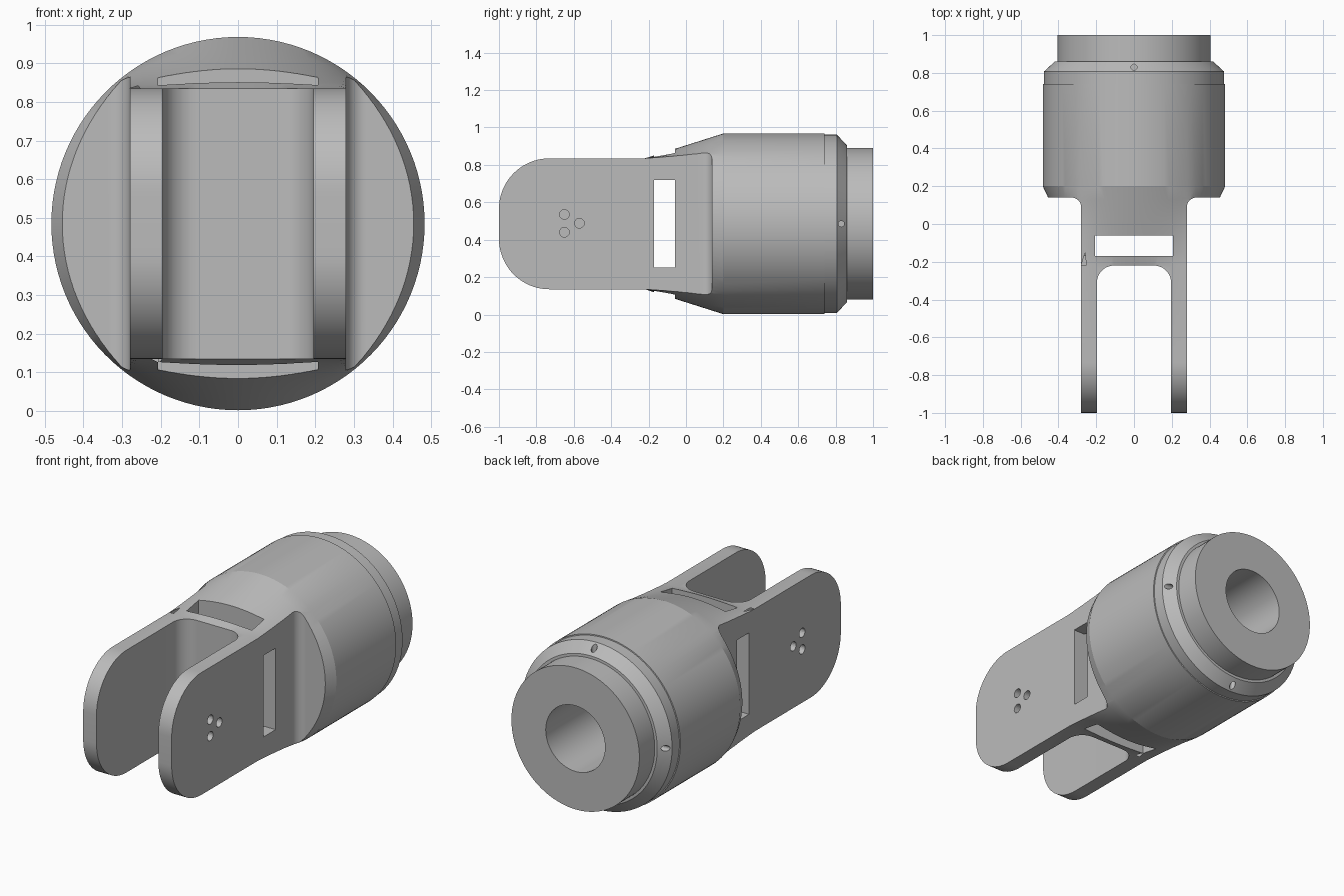
import bpy, bmesh, math
from mathutils import Matrix, Vector

if "Cube" in bpy.data.objects:
    bpy.data.objects.remove(bpy.data.objects["Cube"])

MID = 0.485          # height of the long axis
R = 0.483            # barrel radius
HW, HH = 0.285, 0.35  # half size of the rectangular fork end

steel = bpy.data.materials.new("grey_steel")
steel.use_nodes = True
steel.diffuse_color = (0.5, 0.5, 0.5, 1)
steel.node_tree.nodes["Principled BSDF"].inputs["Base Color"].default_value = (0.5, 0.5, 0.5, 1)


def finish(name, bm):
    bmesh.ops.recalc_face_normals(bm, faces=bm.faces)
    mesh = bpy.data.meshes.new(name)
    bm.to_mesh(mesh)
    bm.free()
    mesh.materials.append(steel)
    obj = bpy.data.objects.new(name, mesh)
    bpy.context.collection.objects.link(obj)
    return obj


def skin(name, rings):
    """Closed skin through rings of points."""
    bm = bmesh.new()
    loops = [[bm.verts.new(p) for p in ring] for ring in rings]
    n = len(loops[0])
    for a, b in zip(loops, loops[1:]):
        for i in range(n):
            j = (i + 1) % n
            bm.faces.new((a[i], a[j], b[j], b[i]))
    bm.faces.new(loops[0])
    bm.faces.new(loops[-1])
    return finish(name, bm)


def prism(name, points, along):
    """Extrude a flat outline right through, along x or z."""
    if along == "z":
        rings = [[(x, y, z) for x, y in points] for z in (-1, 2)]
    else:
        rings = [[(x, y, z) for y, z in points] for x in (-1, 1)]
    return skin(name, rings)


def arc(cx, cy, r, start, end, n=14):
    angles = [math.radians(start + (end - start) * i / n) for i in range(n + 1)]
    return [(cx + r * math.cos(a), cy + r * math.sin(a)) for a in angles]


def pin(name, centre, direction, r, depth):
    bm = bmesh.new()
    turn = Vector(direction).to_track_quat("Z", "Y").to_matrix().to_4x4()
    bmesh.ops.create_cone(bm, cap_ends=True, segments=20, radius1=r, radius2=r,
                          depth=depth, matrix=Matrix.Translation(centre) @ turn)
    return finish(name, bm)


def block(name, x, y, z):
    return prism_box(name, x, y, z)


def prism_box(name, half_x, ys, half_z):
    return skin(name, [[(sx * half_x, y, MID + sz * half_z)
                        for sx, sz in ((-1, -1), (1, -1), (1, 1), (-1, 1))] for y in ys])


# Ring angles with a vertex exactly on each corner of the fork rectangle
corner = math.atan2(HH, HW)
spans = [(-corner, corner, 32), (corner, math.pi - corner, 24),
         (math.pi - corner, math.pi + corner, 32),
         (math.pi + corner, 2 * math.pi - corner, 24)]
ANGLES = [a + (b - a) * i / n for a, b, n in spans for i in range(n)]


def section(y, r, blend=0.0):
    """Circle of radius r, blended towards the fork rectangle."""
    ring = []
    for a in ANGLES:
        c, s = math.cos(a), math.sin(a)
        k = min(HW / max(abs(c), 1e-6), HH / max(abs(s), 1e-6))
        d = r + (k - r) * blend
        ring.append((d * c, y, MID + d * s))
    return ring


# Main body: fork slab, loft to the barrel, stepped collar, neck
rings = [section(-1, R, 1)]
rings += [section(-0.22 + 0.42 * i / 6, R, 1 - i / 6) for i in range(7)]
rings += [section(y, r) for y, r in (
    (0.74, R), (0.741, 0.477), (0.807, 0.477), (0.86, 0.42), (0.861, 0.405), (1, 0.405))]
body = skin("fork_housing", rings)

cutters = []

# Fork gap with rounded inner corners
gap, fillet = 0.196, 0.09
cutters.append(prism("fork_gap", [(-gap, -1.1), (gap, -1.1)]
                     + arc(gap - fillet, -0.22 - fillet, fillet, 0, 90)
                     + arc(fillet - gap, -0.22 - fillet, fillet, 90, 180), "z"))

for s in (-1, 1):
    # Flat cheeks on both sides, filleted into the barrel shoulder
    cheek = [(0.28, -1.1)] + arc(0.33, 0.09, 0.05, 180, 90) + [(0.6, 0.14), (0.6, -1.1)]
    cutters.append(prism("cheek_cut", [(s * x, y) for x, y in cheek], "z"))
    # Rounded arm tips
    tip = arc(-0.73, HH - 0.27, 0.27, 90, 180, 20) + [(-1.1, HH - 0.27), (-1.1, 0.5), (-0.73, 0.5)]
    cutters.append(prism("tip_cut", [(y, MID + s * z) for y, z in tip], "x"))
    # Blind mounting holes in the arm faces
    for y, z in ((-0.65, 0.535), (-0.57, 0.488), (-0.65, 0.44)):
        cutters.append(pin("arm_hole", (s * 0.28, y, z), (1, 0, 0), 0.026, 0.1))
    # Radial pin holes on the collar chamfer
    cutters.append(pin("collar_hole", (s * 0.45, 0.83, MID), (1, 0, 0), 0.016, 0.16))
    cutters.append(pin("collar_hole", (0, 0.83, MID + s * 0.45), (0, 0, 1), 0.016, 0.16))

# Crossing slots through the fork root
cutters.append(prism_box("vertical_slot", 0.207, (-0.17, -0.06), 0.8))
cutters.append(prism_box("side_slot", 0.8, (-0.17, -0.06), 0.233))

# Rear bore opening into a wider chamber
cutters.append(skin("bore", [section(y, r) for y, r in (
    (1.1, 0.188), (0.57, 0.188), (0.57, 0.36), (0.25, 0.36))]))

bpy.ops.object.select_all(action="DESELECT")
body.select_set(True)
bpy.context.view_layer.objects.active = body
for cutter in cutters:
    cutter.hide_render = True
    mod = body.modifiers.new("cut", "BOOLEAN")
    mod.operation = "DIFFERENCE"
    mod.solver = "EXACT"
    mod.object = cutter
    bpy.ops.object.modifier_apply(modifier=mod.name)
    bpy.data.objects.remove(cutter)

bpy.ops.object.shade_smooth_by_angle(angle=math.radians(14))
